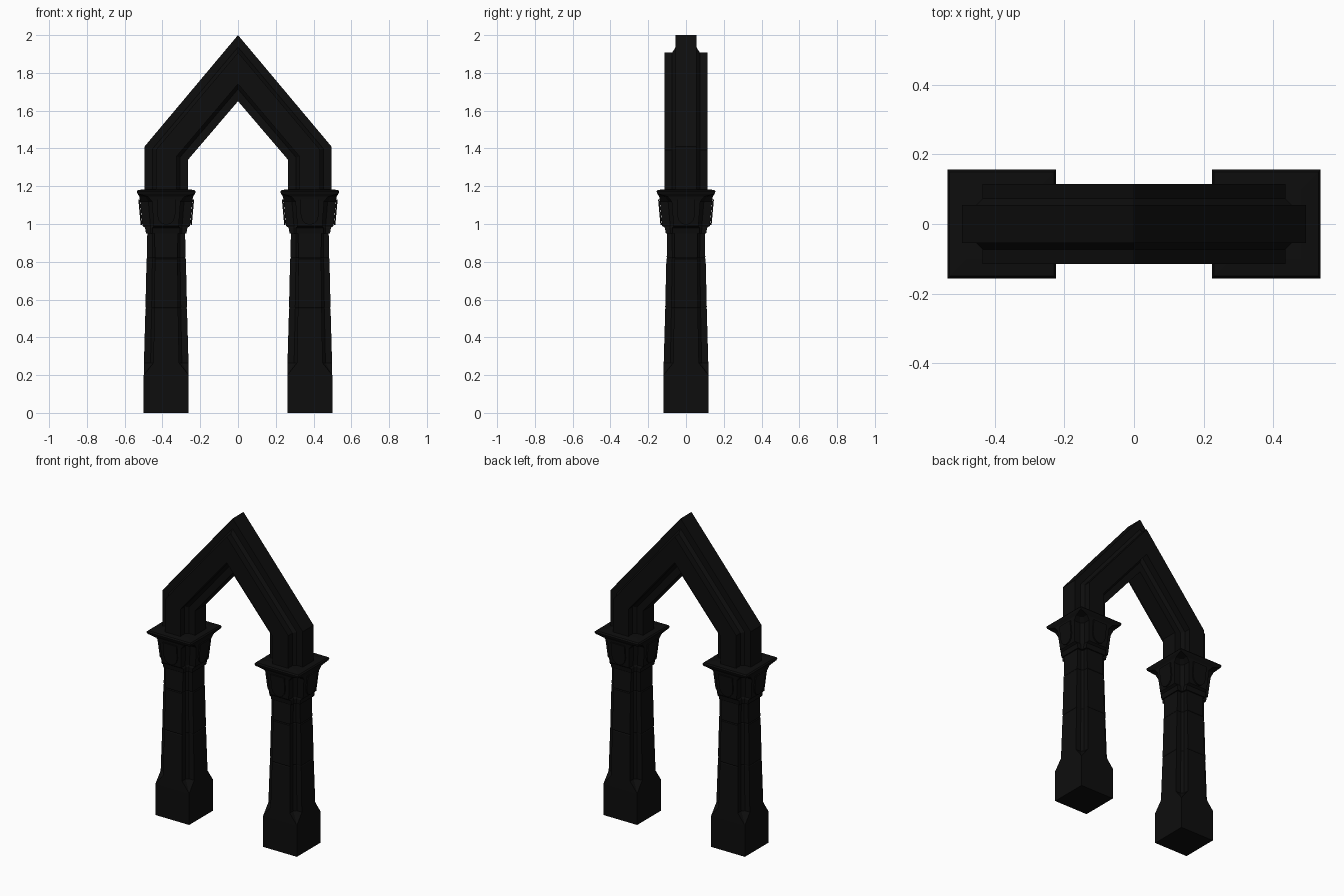
import bpy
import bmesh
import math

if "Cube" in bpy.data.objects:
    bpy.data.objects.remove(bpy.data.objects["Cube"], do_unlink=True)

stone = bpy.data.materials.new("black_stone")
stone.use_nodes = True
colour = (0.004, 0.004, 0.004, 1)
stone.diffuse_color = colour
bsdf = stone.node_tree.nodes["Principled BSDF"]
bsdf.inputs["Base Color"].default_value = colour
bsdf.inputs["Roughness"].default_value = 0.9

PILLAR_X = 0.38


def notched_square(h, n):
    """Square section whose corners are cut by a stepped notch of size n."""
    b, c = h - n, h - 0.7 * n
    corner = [(h, b), (c, b), (b, c), (b, h)]
    pts = []
    for k in range(4):
        for x, y in corner:
            for _ in range(k):
                x, y = -y, x
            pts.append((x, y))
    return pts


def loft(name, rings):
    """Skin a list of equal rings of 3D points and cap both ends."""
    bm = bmesh.new()
    loops = [[bm.verts.new(p) for p in ring] for ring in rings]
    for a, b in zip(loops, loops[1:]):
        for i in range(len(a)):
            j = (i + 1) % len(a)
            bm.faces.new((a[i], a[j], b[j], b[i]))
    bm.faces.new(loops[0][::-1])
    bm.faces.new(loops[-1])
    bmesh.ops.remove_doubles(bm, verts=bm.verts, dist=0.0001)
    bmesh.ops.recalc_face_normals(bm, faces=bm.faces)
    mesh = bpy.data.meshes.new(name)
    bm.to_mesh(mesh)
    bm.free()
    mesh.materials.append(stone)
    obj = bpy.data.objects.new(name, mesh)
    bpy.context.collection.objects.link(obj)
    return obj


def column(name, cx, levels):
    """Upright part from (z, half width, notch) levels."""
    return loft(name, [[(cx + x, y, z) for x, y in notched_square(h, n)]
                       for z, h, n in levels])


def shield(name, cx, angle):
    """Thin pointed panel on one face of a capital."""
    w, top, low = 0.048, 1.13, 1.05
    outline = [(-w, top), (-w, low)]
    outline += [(w * math.sin(t), low - 0.055 * math.cos(t))
                for t in (-1.0, -0.5, 0, 0.5, 1.0)]
    outline += [(w, low), (w, top)]
    rings = []
    for out in (0.0, 0.008):
        ring = []
        for u, z in outline:
            d = 0.127 + (z - 0.99) * 0.09 + out
            ring.append((cx + u * math.cos(angle) - d * math.sin(angle),
                         u * math.sin(angle) + d * math.cos(angle), z))
        rings.append(ring)
    loft(name, rings)


for side, s in (("left", 1), ("right", -1)):
    cx = s * PILLAR_X
    # Square foot running into a tapered shaft with notched corners
    column(side + "_pillar", cx, [
        (0, 0.119, 0), (0.2, 0.119, 0), (0.265, 0.118, 0.05),
        (0.55, 0.11, 0.047), (0.555, 0.107, 0.045), (0.56, 0.11, 0.047),
        (0.815, 0.104, 0.044), (0.82, 0.1, 0.042), (0.825, 0.102, 0.042),
        (0.97, 0.1, 0.038)])
    # Capital flaring to a full square slab
    column(side + "_capital", cx, [
        (0.95, 0.107, 0.035), (0.98, 0.112, 0.04), (0.99, 0.126, 0.06),
        (1.12, 0.138, 0.062), (1.145, 0.142, 0.045), (1.16, 0.152, 0),
        (1.172, 0.156, 0), (1.18, 0.15, 0), (1.185, 0.1, 0)])
    for k in range(4):
        shield(f"{side}_capital_panel_{k + 1}", cx, k * math.pi / 2)

# Pointed arch: one section swept between inner and outer outlines
half = [((0.265, 1.16), (0.495, 1.16)), ((0.265, 1.34), (0.495, 1.41))]
stations = half + [((0, 1.65), (0, 2.0))]
stations += [((-i[0], i[1]), (-o[0], o[1])) for i, o in reversed(half)]
H = 0.115
section = notched_square(H, 0.06)
rings = []
for (ix, iz), (ox, oz) in stations:
    ring = []
    for u, y in section:
        t = (u + H) / (2 * H)
        ring.append((ix + (ox - ix) * t, y, iz + (oz - iz) * t))
    rings.append(ring)
loft("pointed_arch", rings)
